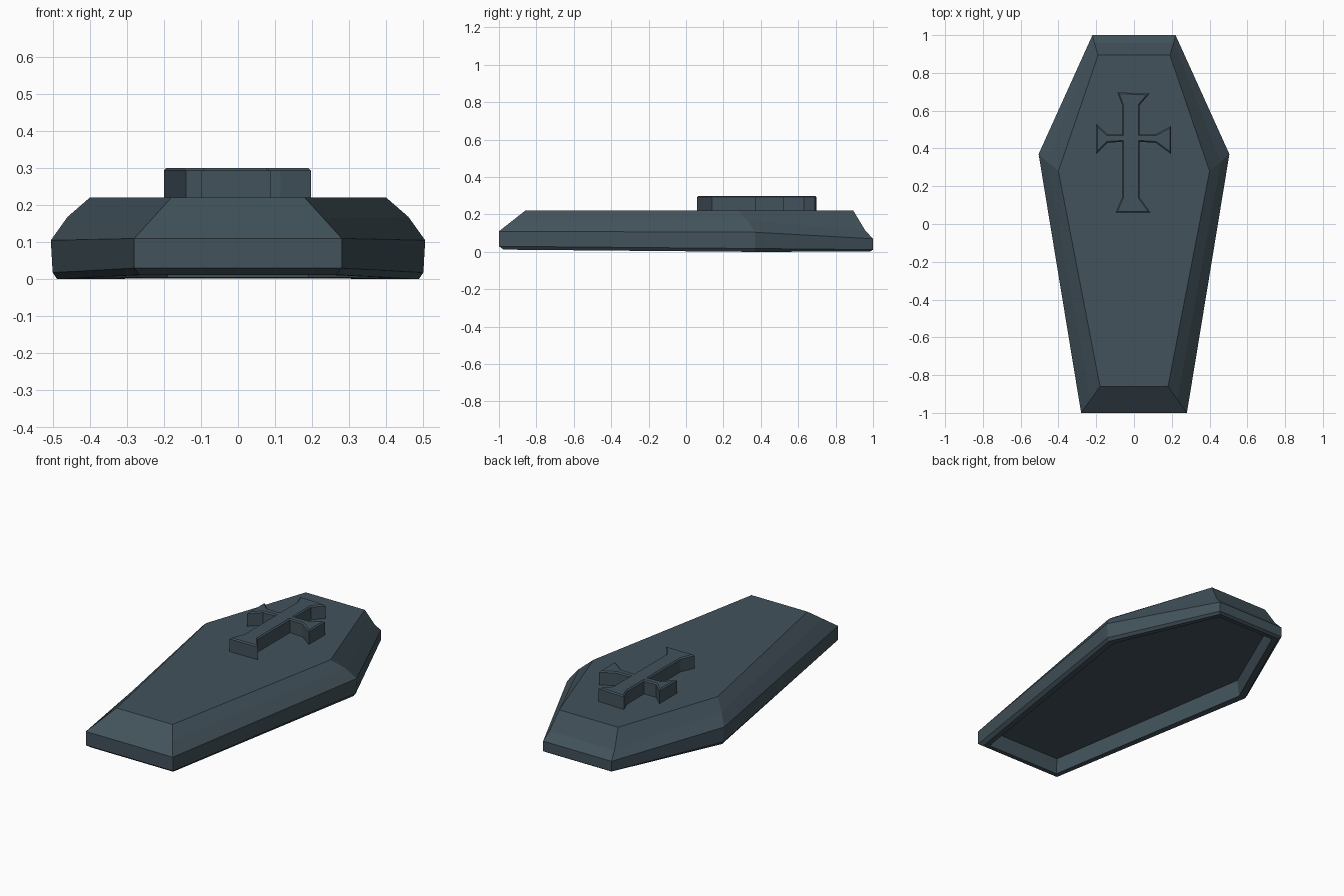
import bpy, bmesh

if "Cube" in bpy.data.objects:
    bpy.data.objects.remove(bpy.data.objects["Cube"])

mat = bpy.data.materials.new("dark_slate")
mat.diffuse_color = (0.055, 0.085, 0.105, 1)
mat.use_nodes = True
mat.node_tree.nodes["Principled BSDF"].inputs["Base Color"].default_value = mat.diffuse_color


def finish(bm, name):
    bmesh.ops.recalc_face_normals(bm, faces=bm.faces)
    me = bpy.data.meshes.new(name)
    bm.to_mesh(me)
    bm.free()
    me.materials.append(mat)
    ob = bpy.data.objects.new(name, me)
    bpy.context.collection.objects.link(ob)
    return ob


# Coffin lid: each ring is given by its right half (foot, shoulder, head) and mirrored
rings = [
    [(0.235, -0.94, 0.10), (0.44, 0.36, 0.10), (0.185, 0.945, 0.10)],   # recess ceiling
    [(0.24, -0.95, 0.012), (0.45, 0.363, 0.003), (0.19, 0.955, 0.005)],  # recess mouth
    [(0.265, -0.975, 0.012), (0.488, 0.367, 0.0), (0.21, 0.985, 0.002)],  # rim underside
    [(0.28, -1.0, 0.03), (0.50, 0.37, 0.018), (0.22, 1.0, 0.012)],      # wall bottom
    [(0.28, -1.0, 0.11), (0.505, 0.37, 0.105), (0.22, 1.0, 0.07)],      # wall top
    [(0.23, -0.93, 0.165), (0.46, 0.33, 0.168), (0.21, 0.958, 0.115)],  # slope middle
    [(0.18, -0.86, 0.22), (0.40, 0.28, 0.22), (0.19, 0.895, 0.22)],     # top panel
]
bm = bmesh.new()
loops = []
for half in rings:
    pts = half + [(-x, y, z) for x, y, z in reversed(half)]
    loops.append([bm.verts.new(p) for p in pts])
for a, b in zip(loops, loops[1:]):
    for i in range(6):
        j = (i + 1) % 6
        bm.faces.new((a[i], a[j], b[j], b[i]))
bm.faces.new(loops[0])
bm.faces.new(loops[-1])
finish(bm, "coffin_lid")

# Raised cross with flared ends
outline = [
    (-0.098, 0.06), (0.088, 0.06), (0.03, 0.14), (0.03, 0.435),
    (0.115, 0.43), (0.197, 0.37), (0.197, 0.52), (0.115, 0.475),
    (0.03, 0.475), (0.03, 0.63), (0.082, 0.69), (-0.088, 0.697),
    (-0.063, 0.63), (-0.063, 0.475), (-0.14, 0.475), (-0.2, 0.53),
    (-0.2, 0.37), (-0.14, 0.43), (-0.063, 0.435), (-0.063, 0.14),
]
bm = bmesh.new()
base = bm.faces.new([bm.verts.new((x, y, 0.215)) for x, y in outline])
out = bmesh.ops.extrude_face_region(bm, geom=[base], use_keep_orig=True)
top = [v for v in out["geom"] if isinstance(v, bmesh.types.BMVert)]
bmesh.ops.translate(bm, verts=top, vec=(0, 0, 0.085))
bmesh.ops.recalc_face_normals(bm, faces=bm.faces)
edges = [e for e in bm.edges if all(v.co.z > 0.29 for v in e.verts)]
bmesh.ops.bevel(bm, geom=edges, offset=0.007, segments=1, affect='EDGES')
finish(bm, "cross")
